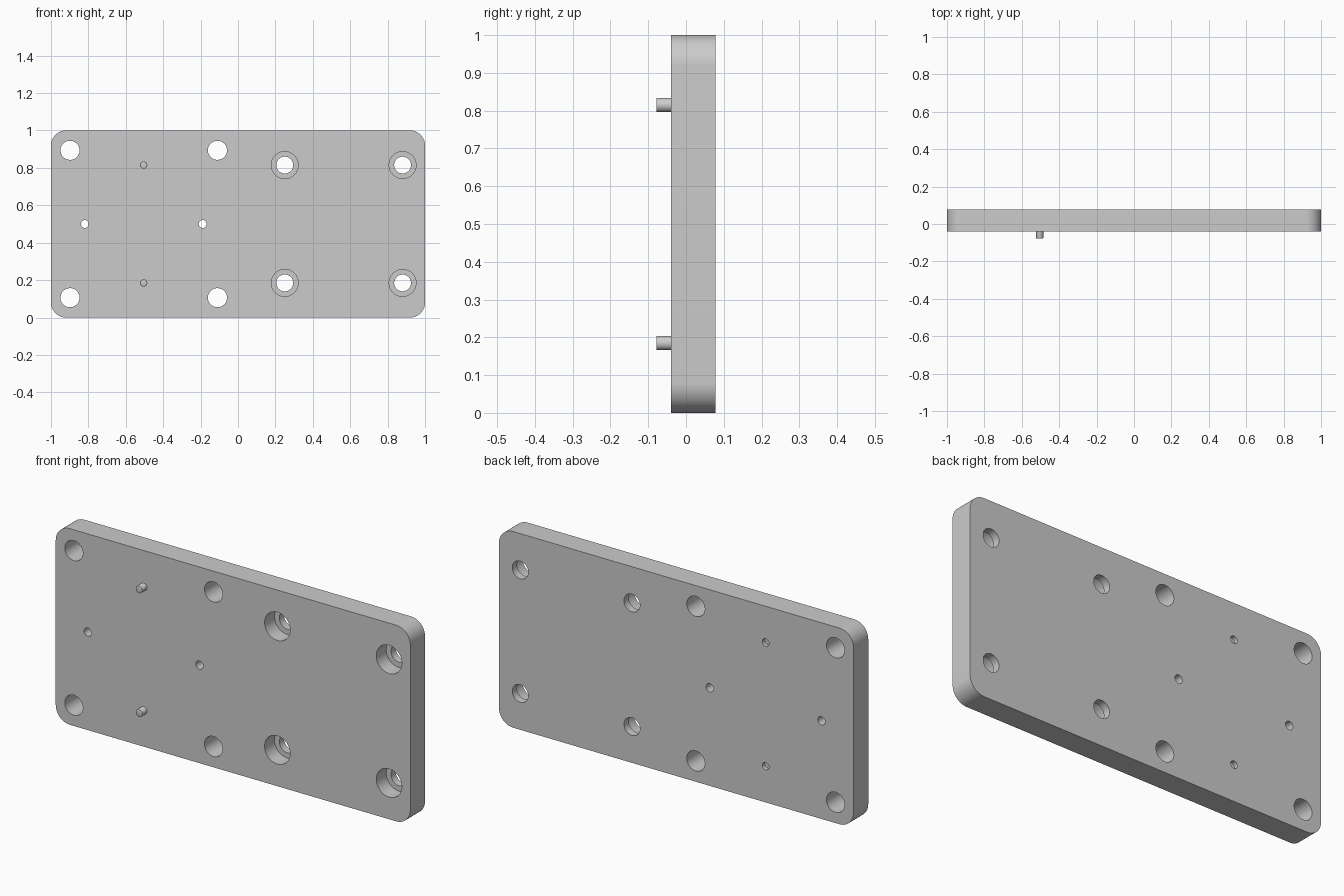
import bpy, bmesh, math
from mathutils import Matrix, Vector

cube = bpy.data.objects.get("Cube")
if cube:
    bpy.data.objects.remove(cube, do_unlink=True)

FRONT, BACK, TIP = -0.04, 0.0785, -0.0785
LEFT_X, RIGHT_X, MID_Z = 0.565, -0.504, 0.5
WIDE, NARROW = 0.394, 0.315


def finish(name, bm):
    mesh = bpy.data.meshes.new(name)
    bm.to_mesh(mesh)
    bm.free()
    obj = bpy.data.objects.new(name, mesh)
    bpy.context.collection.objects.link(obj)
    return obj


def add_cylinder(bm, x, z, radius, y0, y1):
    place = Matrix.Translation((x, (y0 + y1) / 2, z)) @ Matrix.Rotation(math.pi / 2, 4, 'X')
    return bmesh.ops.create_cone(bm, cap_ends=True, segments=64, radius1=radius,
                                 radius2=radius, depth=y1 - y0, matrix=place)


def smooth(obj):
    bpy.ops.object.select_all(action='DESELECT')
    obj.select_set(True)
    bpy.context.view_layer.objects.active = obj
    bpy.ops.object.shade_smooth_by_angle(angle=math.radians(30))


def square(cx, half):
    return [(cx + sx * half, MID_Z + sz * half) for sx in (-1, 1) for sz in (-1, 1)]


# Plate with rounded corners
bm = bmesh.new()
bmesh.ops.create_cube(bm, size=1, matrix=Matrix.Translation((0, (FRONT + BACK) / 2, MID_Z))
                      @ Matrix.Diagonal((2, BACK - FRONT, 1, 1)))
corners = [e for e in bm.edges if abs(e.verts[0].co.y - e.verts[1].co.y) > 0.01]
bmesh.ops.bevel(bm, geom=corners, offset=0.08, segments=16, profile=0.5, affect='EDGES')
plate = finish("mounting_plate", bm)

# Through holes, small dowel holes, counterbored holes and pin recesses
pins = [(RIGHT_X, MID_Z + s * NARROW) for s in (-1, 1)]
dowels = [(RIGHT_X + s * NARROW, MID_Z) for s in (-1, 1)]
bolts = square(LEFT_X, NARROW)
holes = [
    ("corner_holes", square(RIGHT_X, WIDE), 0.051, -0.2, 0.2),
    ("dowel_holes", dowels, 0.021, -0.2, 0.2),
    ("bolt_holes", bolts, 0.045, -0.2, 0.2),
    ("counterbores", bolts, 0.072, -0.2, FRONT + 0.08),
    ("pin_recesses", pins, 0.019, BACK - 0.02, 0.2),
]
cutters = []
for name, spots, radius, y0, y1 in holes:
    bm = bmesh.new()
    for x, z in spots:
        add_cylinder(bm, x, z, radius, y0, y1)
    cutter = finish(name + "_cutter", bm)
    cutters.append(cutter)
    mod = plate.modifiers.new(name, 'BOOLEAN')
    mod.operation, mod.solver, mod.object = 'DIFFERENCE', 'EXACT', cutter

# Apply the cuts and discard the cutters
bpy.context.view_layer.objects.active = plate
for mod in list(plate.modifiers):
    bpy.ops.object.modifier_apply(modifier=mod.name)
for cutter in cutters:
    bpy.data.objects.remove(cutter, do_unlink=True)
smooth(plate)

# Locating pins with slightly eased tips
for name, (x, z) in zip(("lower_pin", "upper_pin"), pins):
    bm = bmesh.new()
    add_cylinder(bm, x, z, 0.019, TIP, BACK - 0.03)
    rim = [e for e in bm.edges if all(v.co.y < TIP + 0.001 for v in e.verts)]
    bmesh.ops.bevel(bm, geom=rim, offset=0.003, segments=2, profile=0.5, affect='EDGES')
    smooth(finish(name, bm))
